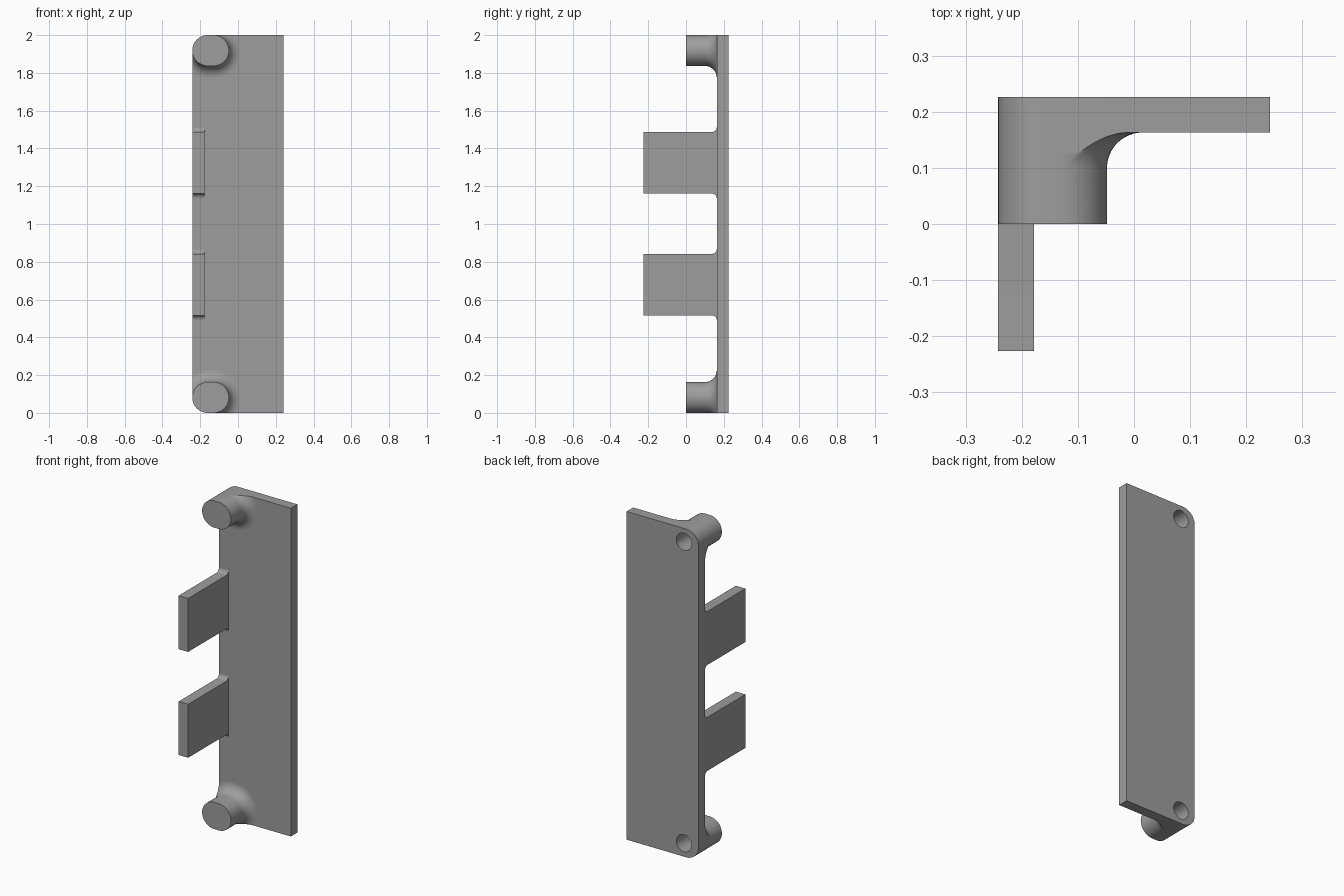
import bpy, bmesh
from math import pi, sin, cos, acos
from mathutils import Vector

if "Cube" in bpy.data.objects:
    bpy.data.objects.remove(bpy.data.objects["Cube"])

XL, XR = -0.242, 0.242            # plate sides
YF, YB = 0.163, 0.226             # plate front and back
R = 0.0815                        # corner and peg radius
CXL, CXR = XL + R, -0.048 - R     # peg arc centres
FILLET = 0.063
HOLE_R, HOLE_X, HOLE_END = 0.052, -0.145, 0.064

grey = bpy.data.materials.new("grey")
grey.diffuse_color = (0.34, 0.34, 0.34, 1)
grey.use_nodes = True
grey.node_tree.nodes["Principled BSDF"].inputs["Base Color"].default_value = grey.diffuse_color


def arc(cx, cz, r, a0, a1, n):
    return [(cx + r * cos(a0 + (a1 - a0) * i / n),
             cz + r * sin(a0 + (a1 - a0) * i / n)) for i in range(n + 1)]


def finish(name, bm):
    bmesh.ops.remove_doubles(bm, verts=bm.verts, dist=1e-5)
    bmesh.ops.recalc_face_normals(bm, faces=bm.faces)
    mesh = bpy.data.meshes.new(name)
    bm.to_mesh(mesh)
    bm.free()
    mesh.materials.append(grey)
    obj = bpy.data.objects.new(name, mesh)
    bpy.context.collection.objects.link(obj)
    return obj


def smooth(obj):
    bpy.ops.object.select_all(action='DESELECT')
    obj.select_set(True)
    bpy.context.view_layer.objects.active = obj
    bpy.ops.object.shade_smooth_by_angle(angle=pi / 6)


def loft(name, rings, cap_start=True, cap_end=True):
    """Skin a list of equal-length closed rings."""
    bm = bmesh.new()
    loops = [[bm.verts.new(p) for p in ring] for ring in rings]
    for a, b in zip(loops, loops[1:]):
        for i in range(len(a)):
            j = (i + 1) % len(a)
            bm.faces.new((a[i], a[j], b[j], b[i]))
    if cap_start:
        bm.faces.new(loops[0])
    if cap_end:
        bm.faces.new(loops[-1])
    return finish(name, bm)


def xz_ring(points, y):
    return [Vector((x, y, z)) for x, z in points]


# Plate with two rounded corners
outline = ([(XR, 0), (XR, 2)] + arc(CXL, 2 - R, R, pi / 2, pi, 16)
           + arc(CXL, R, R, pi, 1.5 * pi, 16))
plate = loft("plate", [xz_ring(outline, YF), xz_ring(outline, YB)])


# Peg cross-section grown by o, trimmed flush with the plate edges
def peg_section(o):
    e = R + o
    phi = acos(R / e)
    return (arc(CXR, R, e, phi - pi / 2, pi / 2, 32)
            + arc(CXL, R, e, pi / 2, pi - phi, 16)
            + arc(CXL, R, R, pi, 1.5 * pi, 16) + [(CXR, 0)])


for label, top in (("lower", False), ("upper", True)):
    def place(points, y):
        return xz_ring([(x, 2 - z if top else z) for x, z in points], y)

    # Peg flaring into the plate
    rings = [place(peg_section(0), 0)]
    for i in range(13):
        a = pi / 2 * i / 12
        rings.append(place(peg_section(FILLET * (1 - cos(a))),
                           YF - FILLET + FILLET * sin(a)))
    smooth(loft(label + "_peg", rings, cap_end=False))

    # Blind screw hole: opening through the plate, then its inner wall
    circle = arc(HOLE_X, R, HOLE_R, 0, 2 * pi, 40)[:-1]
    cutter = loft("hole_cutter", [place(circle, YF - 0.05), place(circle, YB + 0.05)])
    cutter.hide_render = True
    mod = plate.modifiers.new("hole", 'BOOLEAN')
    mod.operation, mod.solver, mod.object = 'DIFFERENCE', 'EXACT', cutter
    bpy.context.view_layer.objects.active = plate
    bpy.ops.object.modifier_apply(modifier=mod.name)
    bpy.data.objects.remove(cutter)
    hole = loft(label + "_hole_wall", [place(circle, HOLE_END), place(circle, YF)],
                cap_end=False)
    hole.data.flip_normals()
    smooth(hole)

smooth(plate)

# Two tabs with small fillets above and below their roots
F = 0.025
for label, z0, z1 in (("lower", 0.516, 0.842), ("upper", 1.161, 1.487)):
    profile = ([(-0.226, z0)] + arc(YF - F, z0 - F, F, pi / 2, 0, 8)
               + arc(YF - F, z1 + F, F, 0, -pi / 2, 8) + [(-0.226, z1)])
    smooth(loft(label + "_tab", [[Vector((x, y, z)) for y, z in profile]
                                 for x in (XL, -0.178)]))
